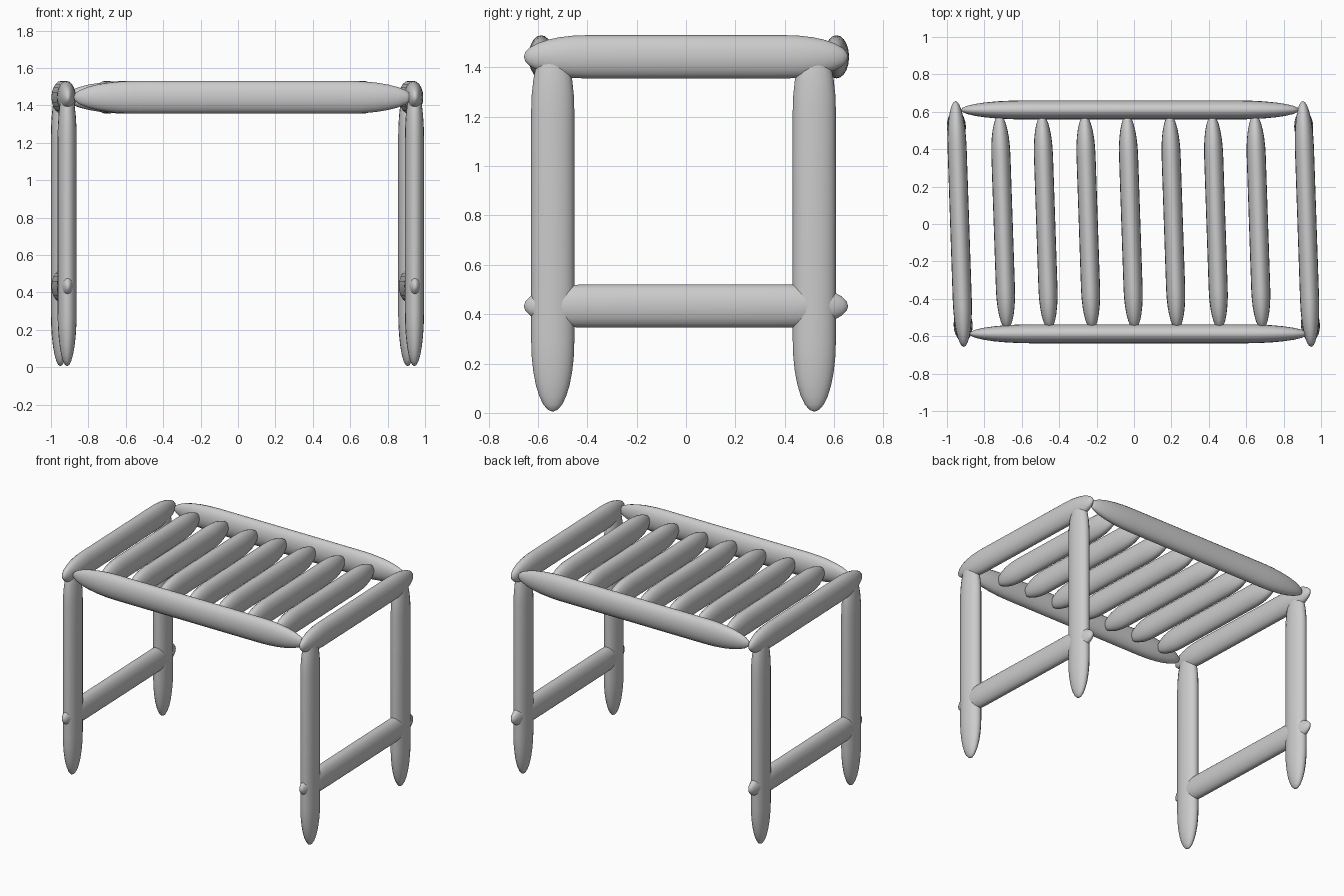
import bpy, bmesh, math
from mathutils import Matrix

if "Cube" in bpy.data.objects:
    bpy.data.objects.remove(bpy.data.objects["Cube"])

SKEW = 0.034   # slight sideways lean of the frame in plan
HALF_W, HALF_H = 0.051, 0.0875   # oval section


def rod(name, axis, center, length, cap=0.19, turn=0.0, sides=20, rings=7):
    """Oval rod with long elliptical ends, built along local Z then turned."""
    half, c = length / 2, length * cap
    prof = []
    for i in range(1, rings + 1):
        a = i / rings * math.pi / 2
        prof.append((-half + c * (1 - math.cos(a)), math.sin(a)))
    prof += [(-z, r) for z, r in reversed(prof)]
    bm = bmesh.new()
    loops = [[bm.verts.new((HALF_W * r * math.cos(t), HALF_H * r * math.sin(t), z))
              for t in (2 * math.pi * k / sides for k in range(sides))] for z, r in prof]
    for a, b in zip(loops, loops[1:]):
        for k in range(sides):
            n = (k + 1) % sides
            bm.faces.new((a[k], a[n], b[n], b[k]))
    for loop, z in ((loops[0], -half), (loops[-1], half)):
        tip = bm.verts.new((0, 0, z))
        for k in range(sides):
            bm.faces.new((loop[k], loop[(k + 1) % sides], tip))
    m = Matrix.Rotation(turn, 4, 'Z')
    if axis in 'xy':
        m = m @ Matrix.Rotation(math.pi / 2, 4, 'X')
    if axis == 'x':
        m = Matrix.Rotation(math.pi / 2, 4, 'Z') @ m
    bmesh.ops.transform(bm, matrix=m, verts=bm.verts)
    bmesh.ops.recalc_face_normals(bm, faces=bm.faces)
    me = bpy.data.meshes.new(name)
    bm.to_mesh(me)
    bm.free()
    me.shade_smooth()
    ob = bpy.data.objects.new(name, me)
    ob.location = center
    bpy.context.collection.objects.link(ob)
    return ob


TOP_Z, LOW_Z = 1.443, 0.433

# end frames: legs, end rail and stretcher on each side
for side, x in (("left", -0.932), ("right", 0.925)):
    for end, y in (("front", -0.54), ("back", 0.52)):
        rod(f"{end}_{side}_leg", 'z', (x - SKEW * y, y, 0.758), 1.506, turn=SKEW)
    rod(f"{side}_end_rail", 'y', (x, 0, TOP_Z), 1.315, turn=SKEW)
    rod(f"{side}_stretcher", 'y', (x, 0, LOW_Z), 1.315, turn=SKEW)

# long rails
rod("front_rail", 'x', (0.025, -0.587, TOP_Z), 1.81)
rod("back_rail", 'x', (-0.02, 0.61, TOP_Z), 1.81)

# seat slats
for i in range(7):
    rod(f"seat_slat_{i + 1}", 'y', (-0.017 + 0.2275 * (i - 3), 0.01, TOP_Z), 1.15, turn=SKEW)
